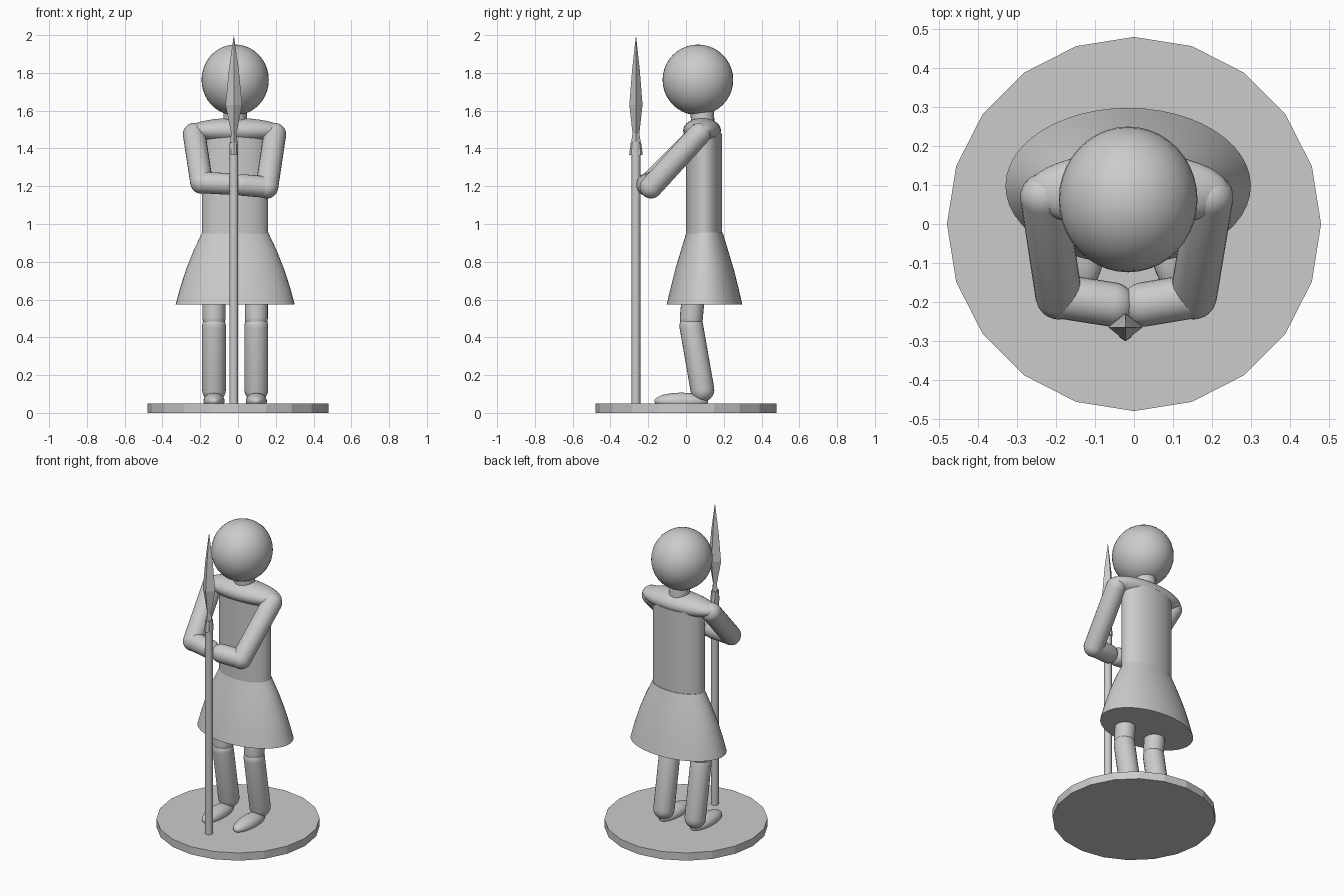
import bpy
import bmesh
import math
from mathutils import Vector, Matrix

cube = bpy.data.objects.get("Cube")
if cube:
    bpy.data.objects.remove(cube, do_unlink=True)

grey = bpy.data.materials.new("plain grey")
grey.use_nodes = True
colour = (0.6, 0.6, 0.6, 1)
grey.diffuse_color = colour
grey.node_tree.nodes["Principled BSDF"].inputs["Base Color"].default_value = colour


def lathe(name, profile, place, sides=32, smooth=True):
    """Loft rings (radius_x, radius_y, height) into a closed solid, then place it."""
    bm = bmesh.new()
    rings = []
    for rx, ry, z in profile:
        if rx == 0:
            rings.append([bm.verts.new((0, 0, z))])
        else:
            turn = [math.tau * i / sides for i in range(sides)]
            rings.append([bm.verts.new((rx * math.cos(a), ry * math.sin(a), z)) for a in turn])
    for low, high in zip(rings, rings[1:]):
        for i in range(sides):
            j = (i + 1) % sides
            if len(low) == 1:
                bm.faces.new((low[0], high[j], high[i]))
            elif len(high) == 1:
                bm.faces.new((low[i], low[j], high[0]))
            else:
                bm.faces.new((low[i], low[j], high[j], high[i]))
    for ring in (rings[0], rings[-1]):
        if len(ring) > 1:
            bm.faces.new(ring)
    bmesh.ops.recalc_face_normals(bm, faces=bm.faces)
    mesh = bpy.data.meshes.new(name)
    bm.to_mesh(mesh)
    bm.free()
    mesh.materials.append(grey)
    obj = bpy.data.objects.new(name, mesh)
    bpy.context.collection.objects.link(obj)
    obj.matrix_world = place if isinstance(place, Matrix) else Matrix.Translation(place)
    if smooth:
        bpy.ops.object.select_all(action="DESELECT")
        obj.select_set(True)
        bpy.context.view_layer.objects.active = obj
        bpy.ops.object.shade_smooth_by_angle(angle=math.radians(40))
    return obj


def ellipsoid(name, centre, rx, ry, rz, steps=20):
    arcs = [math.pi * i / steps for i in range(1, steps)]
    body = [(rx * math.sin(a), ry * math.sin(a), -rz * math.cos(a)) for a in arcs]
    return lathe(name, [(0, 0, -rz)] + body + [(0, 0, rz)], centre, 40)


def limb(name, start, end, r, steps=6):
    """Round-ended tube between two joints."""
    start, end = Vector(start), Vector(end)
    axis = end - start
    arcs = [math.pi / 2 * i / steps for i in range(1, steps + 1)]
    cap = [(r * math.sin(a), r * math.sin(a), r * math.cos(a)) for a in arcs]
    low = [(x, y, -z) for x, y, z in cap]
    high = [(x, y, axis.length + z) for x, y, z in reversed(cap)]
    profile = [(0, 0, -r)] + low + high + [(0, 0, axis.length + r)]
    spin = axis.to_track_quat("Z", "Y").to_matrix().to_4x4()
    return lathe(name, profile, Matrix.Translation(start) @ spin, 24)


MID = -0.015   # body centre line

# Round base
lathe("base", [(0.48, 0.48, 0), (0.48, 0.48, 0.05)], (0, 0, 0), 20, False)

# Head, neck, shoulders and torso
ellipsoid("head", (MID, 0.063, 1.763), 0.178, 0.187, 0.187)
limb("neck", (MID, 0.09, 1.52), (MID, 0.085, 1.6), 0.062)
ellipsoid("shoulders", (MID, 0.085, 1.495), 0.26, 0.1, 0.066)
lathe("torso", [(0.175, 0.095, 0.93), (0.175, 0.095, 1.48)], (MID, 0.095, 0), 40)

# Flared skirt
lathe("skirt", [(0.315, 0.2, 0.575), (0.292, 0.18, 0.66), (0.26, 0.155, 0.76),
                (0.22, 0.125, 0.86), (0.175, 0.096, 0.955)], (MID, 0.098, 0), 48)

# Legs and feet
for side, label in ((-1, "right"), (1, "left")):
    x = MID + side * 0.112
    limb(label + "_thigh", (x, 0.06, 0.85), (x, 0.028, 0.5), 0.061)
    limb(label + "_shin", (x, 0.028, 0.46), (x, 0.087, 0.122), 0.063)
    ellipsoid(label + "_foot", (x, -0.025, 0.062), 0.056, 0.143, 0.045)

# Arms bent forward, hands meeting at the spear
HAND = (MID, -0.213, 1.21)
for label, shoulder, elbow in (("right", (-0.232, 0.07, 1.475), (-0.193, -0.185, 1.22)),
                               ("left", (0.195, 0.07, 1.475), (0.153, -0.185, 1.195))):
    limb(label + "_upper_arm", shoulder, elbow, 0.06)
    arm = Vector(HAND) - Vector(elbow)
    limb(label + "_forearm", elbow, Vector(HAND) - arm.normalized() * 0.04, 0.057)

# Spear shaft and four-edged blade
SPEAR = (-0.022, -0.265, 0)
lathe("spear_shaft", [(0.023, 0.023, 0.04), (0.023, 0.023, 1.43)], SPEAR, 16)
lathe("spear_socket", [(0.022, 0.036, 1.365), (0.02, 0.027, 1.435)], SPEAR, 8, False)
lathe("spear_blade", [(0.02, 0.026, 1.43), (0.014, 0.018, 1.48), (0.044, 0.035, 1.63),
                      (0.026, 0.02, 1.82), (0, 0, 2.0)], SPEAR, 4, False)
